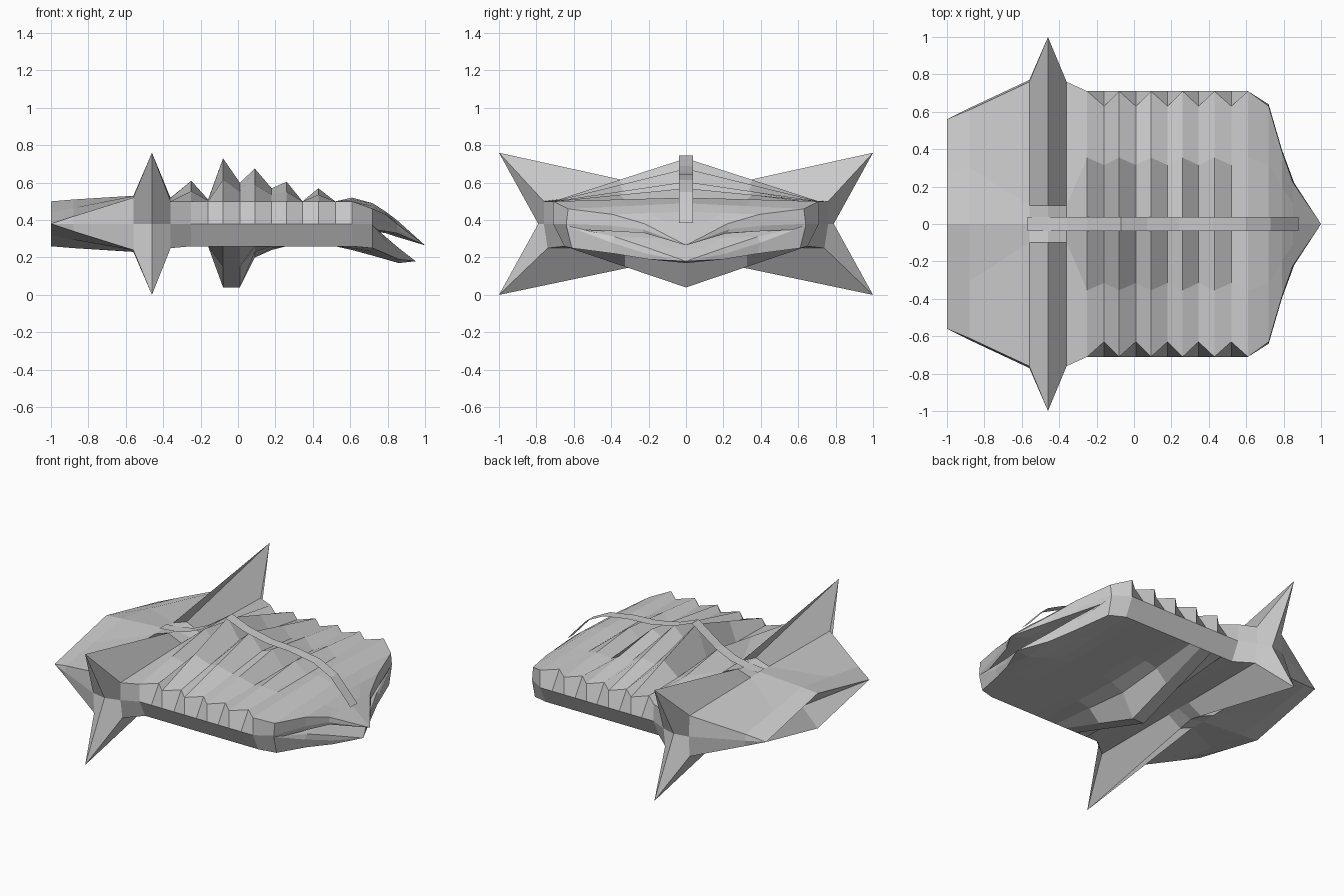
import bpy, bmesh


def section(x, top, shoulder, side, low, bottom, f=0.5):
    """Mirrored cross-section ring; f places the mid points between centre and shoulder."""
    def mid(c, p):
        return (p[0] * f, c + (p[1] - c) * f)
    half = [(0, top), mid(top, shoulder), shoulder, side, low, mid(bottom, low), (0, bottom)]
    other = [(-y, z) for y, z in half[-2:0:-1]]
    return [(x, y, z) for y, z in half + other]


def finish(name, bm):
    bmesh.ops.remove_doubles(bm, verts=bm.verts, dist=0.0005)
    bmesh.ops.recalc_face_normals(bm, faces=bm.faces)
    mesh = bpy.data.meshes.new(name)
    bm.to_mesh(mesh)
    bm.free()
    ob = bpy.data.objects.new(name, mesh)
    bpy.context.collection.objects.link(ob)
    return ob


def loft(name, rings, start=None, end=None):
    """Skin a list of rings, closing either end to a point."""
    bm = bmesh.new()
    vs = [[bm.verts.new(p) for p in r] for r in rings]
    n = len(vs[0])
    for a, b in zip(vs, vs[1:]):
        for i in range(n):
            j = (i + 1) % n
            bm.faces.new((a[i], a[j], b[j], b[i]))
    for ring, tip in ((vs[0], start), (vs[-1], end)):
        if tip:
            t = bm.verts.new(tip)
            for i in range(n):
                bm.faces.new((ring[i], ring[(i + 1) % n], t))
        else:
            bm.faces.new(ring)
    return finish(name, bm)


# Tail and the four swept spikes
rings = [
    section(-1.00, 0.50, (0.56, 0.38), (0.56, 0.38), (0.56, 0.38), 0.26),
    section(-0.88, 0.51, (0.61, 0.42), (0.62, 0.38), (0.61, 0.34), 0.25),
    section(-0.56, 0.53, (0.76, 0.52), (0.77, 0.38), (0.76, 0.24), 0.23, 0.13),
    section(-0.46, 0.54, (1.00, 0.76), (0.79, 0.38), (1.00, 0.00), 0.21, 0.10),
    section(-0.36, 0.52, (0.76, 0.50), (0.76, 0.38), (0.74, 0.25), 0.25, 0.13),
]

# Ribbed back: alternate crest and valley stations (x, crest height, keel height)
ribs = [(-0.25, 0.61, 0.26), (-0.16, 0.51, 0.26), (-0.08, 0.73, 0.04), (0.01, 0.60, 0.04),
        (0.09, 0.675, 0.20), (0.18, 0.57, 0.24), (0.26, 0.605, 0.26), (0.345, 0.50, 0.26),
        (0.43, 0.57, 0.26), (0.52, 0.50, 0.26), (0.61, 0.52, 0.24)]
for i, (x, top, keel) in enumerate(ribs):
    y = 0.63 if i % 2 else 0.71
    rings.append(section(x, top, (y, 0.50), (0.71, 0.38), (0.65, 0.26), keel))
rings.append(section(0.72, 0.49, (0.63, 0.46), (0.64, 0.38), (0.61, 0.25), 0.21))
loft("hull", rings, start=(-0.88, 0, 0.38))

# Upper and lower jaws of the nose
loft("upper_jaw", [
    section(0.72, 0.49, (0.63, 0.46), (0.64, 0.38), (0.60, 0.35), 0.34),
    section(0.79, 0.445, (0.39, 0.43), (0.40, 0.37), (0.39, 0.34), 0.33),
    section(0.85, 0.40, (0.22, 0.38), (0.23, 0.35), (0.22, 0.33), 0.31),
], end=(1.0, 0, 0.265))
loft("lower_jaw", [
    section(0.72, 0.34, (0.60, 0.36), (0.64, 0.37), (0.61, 0.25), 0.21),
    section(0.79, 0.30, (0.38, 0.31), (0.40, 0.28), (0.38, 0.22), 0.19),
    section(0.86, 0.25, (0.20, 0.25), (0.21, 0.22), (0.20, 0.19), 0.17),
], end=(0.95, 0, 0.18))

# Thin ribbon running along the spine
path = [(-0.57, 0.54), (-0.46, 0.55), (-0.36, 0.57), (-0.25, 0.62), (-0.07, 0.745), (0.07, 0.69),
        (0.24, 0.655), (0.42, 0.645), (0.60, 0.615), (0.73, 0.55), (0.80, 0.475), (0.88, 0.385)]
bm = bmesh.new()
pairs = [[bm.verts.new((x, y, z)) for y in (-0.037, 0.037)] for x, z in path]
for a, b in zip(pairs, pairs[1:]):
    bm.faces.new((a[0], b[0], b[1], a[1]))
finish("spine_ribbon", bm)
